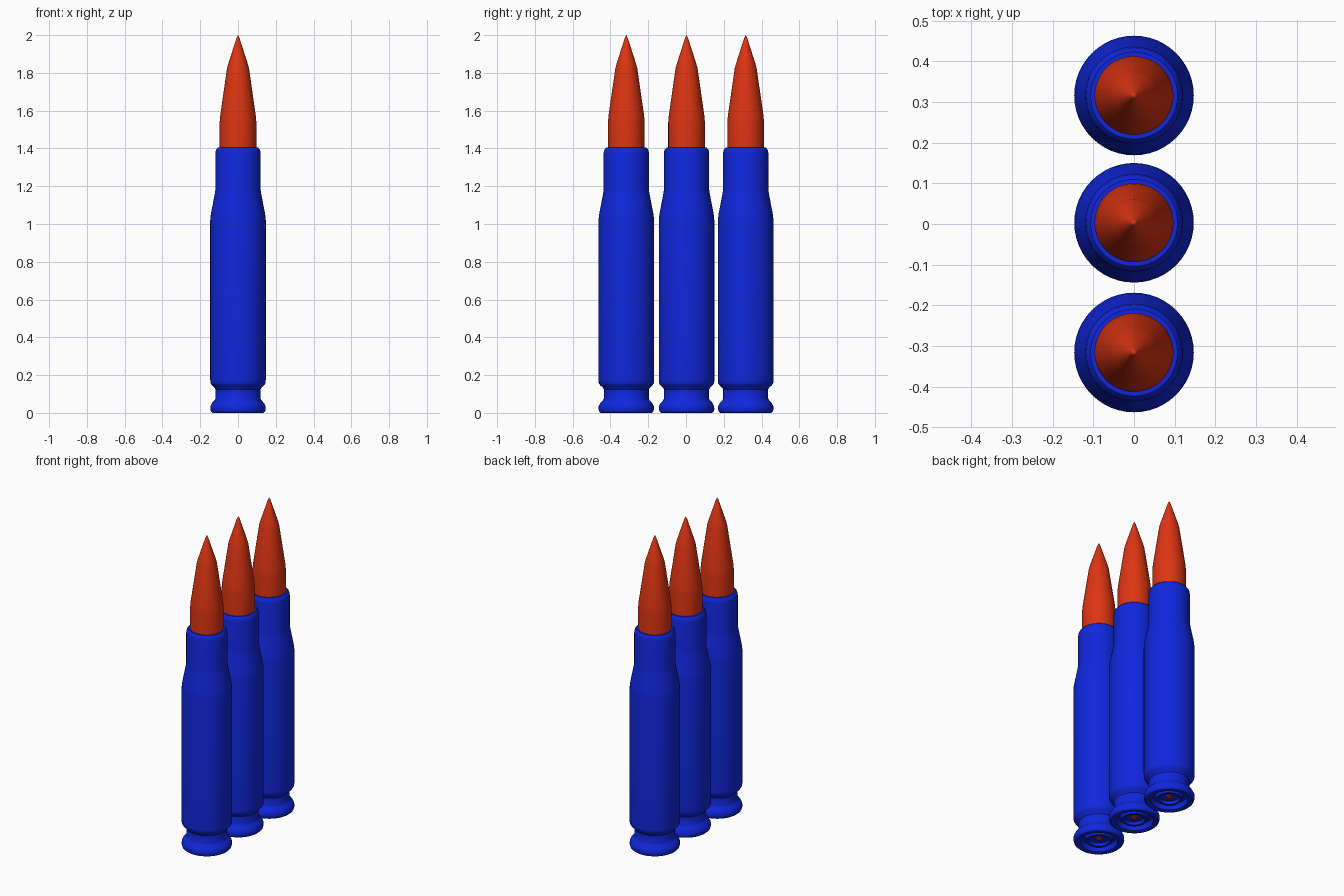
import bpy, bmesh, math

if "Cube" in bpy.data.objects:
    bpy.data.objects.remove(bpy.data.objects["Cube"])


def material(name, rgb):
    m = bpy.data.materials.new(name)
    m.diffuse_color = (*rgb, 1)
    m.use_nodes = True
    m.node_tree.nodes["Principled BSDF"].inputs["Base Color"].default_value = m.diffuse_color
    return m


BLUE = material("blue", (0.005, 0.02, 0.72))
RED = material("red", (0.72, 0.035, 0.006))


def lathe(name, profile, mat, y, segments=48):
    """Revolve a (radius, height) profile around z."""
    bm = bmesh.new()
    verts = [bm.verts.new((r, 0, z)) for r, z in profile]
    edges = [bm.edges.new(pair) for pair in zip(verts, verts[1:])]
    bmesh.ops.spin(bm, geom=verts + edges, cent=(0, 0, 0), axis=(0, 0, 1),
                   angle=math.tau, steps=segments, use_duplicate=False)
    bmesh.ops.remove_doubles(bm, verts=bm.verts, dist=1e-5)
    bmesh.ops.recalc_face_normals(bm, faces=bm.faces)
    mesh = bpy.data.meshes.new(name)
    bm.to_mesh(mesh)
    bm.free()
    mesh.materials.append(mat)
    ob = bpy.data.objects.new(name, mesh)
    ob.location.y = y
    bpy.context.collection.objects.link(ob)
    bpy.ops.object.select_all(action='DESELECT')
    ob.select_set(True)
    bpy.context.view_layer.objects.active = ob
    bpy.ops.object.shade_smooth_by_angle(angle=math.radians(30))
    return ob


# casing: recessed base, rim, groove, body, shoulder, neck, rolled lip
CASING = [(0, 0.03), (0.055, 0.03), (0.06, 0.012), (0.075, 0.012),
          (0.082, 0.035), (0.1, 0.035), (0.108, 0.004), (0.115, 0),
          (0.135, 0), (0.143, 0.007), (0.147, 0.02), (0.146, 0.036),
          (0.138, 0.052), (0.124, 0.066), (0.119, 0.076), (0.119, 0.125),
          (0.126, 0.135), (0.14, 0.148), (0.146, 0.158), (0.147, 0.175),
          (0.147, 1.02), (0.144, 1.05), (0.123, 1.16), (0.12, 1.18),
          (0.12, 1.375), (0.117, 1.392), (0.107, 1.404), (0.095, 1.404)]

# pointed tip seated in the neck
TIP = [(0, 1.35), (0.097, 1.35), (0.097, 1.54), (0.094, 1.575),
       (0.058, 1.825), (0.051, 1.85), (0.008, 1.985), (0, 2.0)]

# small centre button in the base
BUTTON = [(0, 0.025), (0.018, 0.025), (0.02, 0.028), (0.02, 0.035)]

for i, y in enumerate((-0.316, 0.003, 0.316), 1):
    lathe(f"casing_{i}", CASING, BLUE, y)
    lathe(f"tip_{i}", TIP, RED, y)
    lathe(f"base_button_{i}", BUTTON, RED, y)
